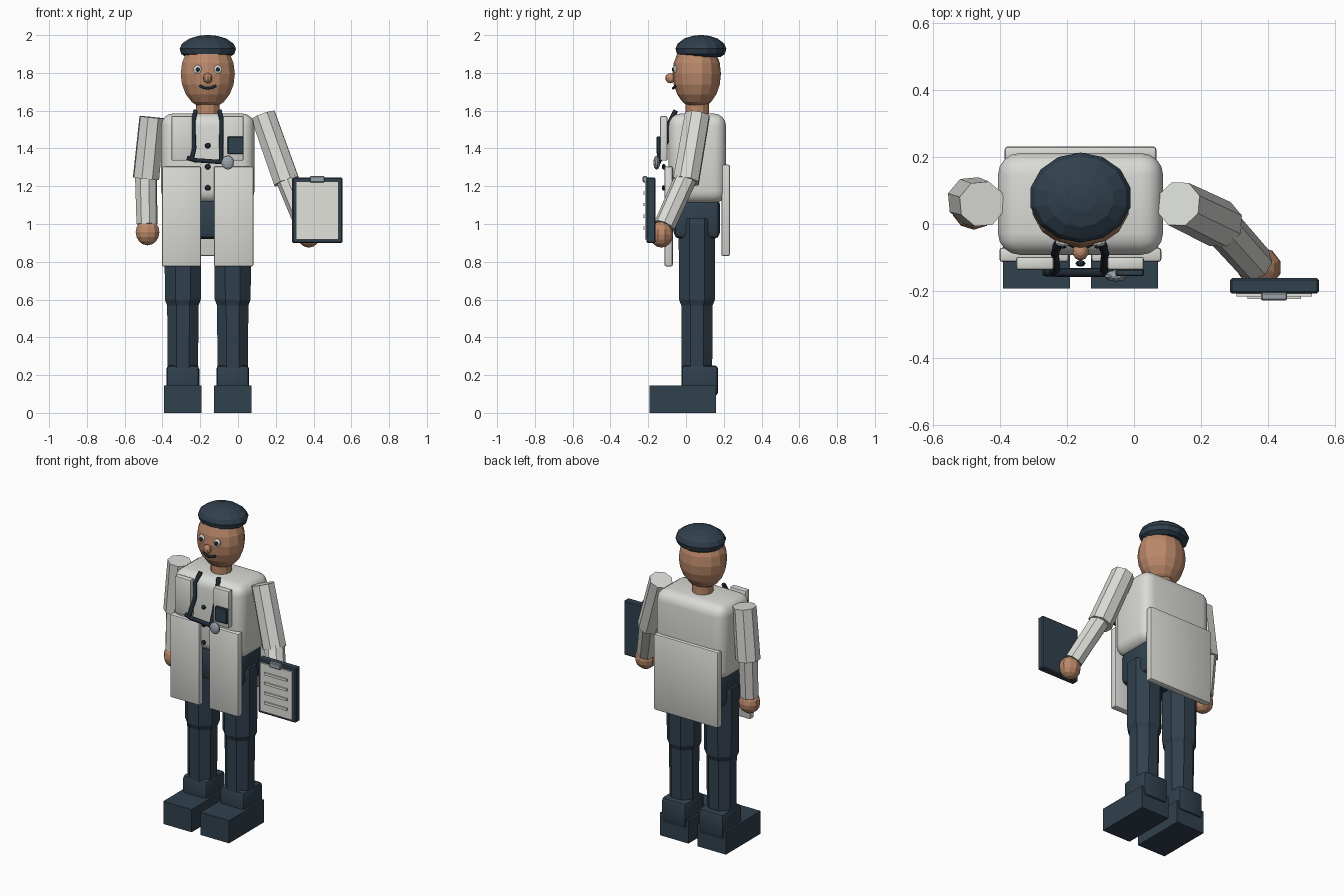
import bpy, bmesh, math
from mathutils import Vector

if "Cube" in bpy.data.objects:
    bpy.data.objects.remove(bpy.data.objects["Cube"])


def material(name, r, g, b):
    m = bpy.data.materials.new(name)
    m.use_nodes = True
    m.diffuse_color = (r, g, b, 1)
    bsdf = next(n for n in m.node_tree.nodes if n.type == "BSDF_PRINCIPLED")
    bsdf.inputs["Base Color"].default_value = (r, g, b, 1)
    return m


WHITE = material("coat white", 0.70, 0.71, 0.67)
PAPER = material("paper white", 0.75, 0.76, 0.71)
NAVY = material("navy cloth", 0.030, 0.052, 0.075)
DARK = material("dark rubber", 0.014, 0.024, 0.036)
SKIN = material("skin", 0.50, 0.25, 0.145)
METAL = material("pale metal", 0.32, 0.37, 0.41)
CX, CY = -0.16, 0.06   # body axis


def finish(name, mat):
    ob = bpy.context.object
    ob.name = name
    ob.data.materials.append(mat)
    return ob


def box(name, mat, x, y, z, bevel=0.0, segments=2):
    """Box from (min, max) pairs, with optional rounded edges."""
    centre = [(a + b) / 2 for a, b in (x, y, z)]
    bpy.ops.mesh.primitive_cube_add(size=1, location=centre)
    ob = finish(name, mat)
    ob.scale = [b - a for a, b in (x, y, z)]
    bpy.ops.object.transform_apply(location=False, rotation=False, scale=True)
    if bevel:
        mod = ob.modifiers.new("rounding", "BEVEL")
        mod.width, mod.segments = bevel, segments
        bpy.ops.object.modifier_apply(modifier=mod.name)
        bpy.ops.object.shade_smooth_by_angle(angle=math.radians(35))
    return ob


def limb(name, mat, start, end, r1, r2, sides=8):
    """Tapered prism between two points."""
    a, b = Vector(start), Vector(end)
    d = b - a
    bpy.ops.mesh.primitive_cone_add(vertices=sides, radius1=r1, radius2=r2,
                                    depth=d.length, location=(a + b) / 2)
    ob = finish(name, mat)
    ob.rotation_euler = d.to_track_quat("Z", "Y").to_euler()
    return ob


def ball(name, mat, centre, radii, segments=10, rings=7):
    bpy.ops.mesh.primitive_uv_sphere_add(segments=segments, ring_count=rings,
                                         radius=1, location=centre)
    ob = finish(name, mat)
    ob.scale = radii
    return ob


def lathe(name, mat, centre, profile, sides, squash=1.0):
    """Stack of (radius, height) rings around a vertical axis, flat faced."""
    bm = bmesh.new()
    rings = []
    for r, z in profile:
        angles = [2 * math.pi * (i + 0.5) / sides for i in range(sides)]
        rings.append([bm.verts.new((r * math.cos(t), squash * r * math.sin(t), z))
                      for t in angles])
    for low, high in zip(rings, rings[1:]):
        for i in range(sides):
            j = (i + 1) % sides
            bm.faces.new((low[i], low[j], high[j], high[i]))
    bm.faces.new(rings[0][::-1])
    bm.faces.new(rings[-1])
    mesh = bpy.data.meshes.new(name)
    bm.to_mesh(mesh)
    bm.free()
    ob = bpy.data.objects.new(name, mesh)
    bpy.context.collection.objects.link(ob)
    ob.location = (centre[0], centre[1], 0)
    mesh.materials.append(mat)
    return ob


def tube(name, mat, points, radius):
    curve = bpy.data.curves.new(name, "CURVE")
    curve.dimensions = "3D"
    curve.bevel_depth, curve.bevel_resolution = radius, 1
    curve.use_fill_caps = True
    spline = curve.splines.new("POLY")
    spline.points.add(len(points) - 1)
    for p, co in zip(spline.points, points):
        p.co = (*co, 1)
    ob = bpy.data.objects.new(name, curve)
    bpy.context.collection.objects.link(ob)
    curve.materials.append(mat)


# Head, neck and cap
ball("head", SKIN, (CX, 0.057, 1.795), (0.147, 0.128, 0.185), 14, 10)
limb("neck", SKIN, (CX, CY, 1.56), (CX, CY, 1.66), 0.062, 0.062, 12)
lathe("cap", NAVY, (CX, 0.079),
      [(0.12, 1.885), (0.144, 1.9), (0.153, 1.928), (0.14, 1.955),
       (0.1, 1.982), (0.05, 1.996), (0.01, 2.0)], 14, 0.88)

# Face
for side, label in ((-1, "right"), (1, "left")):
    ex = CX + side * 0.053
    ball(label + "_eye", PAPER, (ex, -0.055, 1.818), (0.024, 0.014, 0.024))
    ball(label + "_pupil", DARK, (ex, -0.068, 1.818), (0.012, 0.006, 0.012))
ball("nose", SKIN, (CX, -0.083, 1.772), (0.025, 0.027, 0.027))
tube("mouth", DARK, [(CX - 0.042, -0.055, 1.732), (CX - 0.022, -0.065, 1.721),
                     (CX, -0.068, 1.718), (CX + 0.022, -0.065, 1.721),
                     (CX + 0.042, -0.055, 1.732)], 0.007)

# Torso, hips and coat
box("torso", WHITE, (-0.407, 0.087), (-0.092, 0.212), (1.11, 1.585), 0.065, 4)
box("hips", NAVY, (-0.37, 0.05), (-0.065, 0.18), (0.92, 1.14), 0.035, 2)
box("coat_back", WHITE, (-0.387, 0.067), (0.187, 0.232), (0.83, 1.315), 0.01)
for label, x in (("right", (-0.403, -0.195)), ("left", (-0.128, 0.082))):
    box(label + "_coat_front", WHITE, x, (-0.114, -0.07), (0.775, 1.305), 0.01)
for label, x in (("right", (-0.353, -0.24)), ("left", (-0.08, 0.03))):
    box(label + "_lapel", WHITE, x, (-0.137, -0.098), (1.335, 1.572), 0.008)
box("chest_pocket", NAVY, (-0.055, 0.03), (-0.156, -0.135), (1.37, 1.463), 0.004, 1)
for i in range(3):
    ball(f"button_{i + 1}", DARK, (CX, -0.118, 1.415 - 0.112 * i), (0.015, 0.01, 0.015), 8, 6)

# Listening tube with metal disc
tube("right_neck_tube", DARK, [(-0.225, -0.055, 1.6), (-0.238, -0.085, 1.54),
                               (-0.235, -0.1, 1.45), (-0.232, -0.135, 1.4),
                               (-0.245, -0.145, 1.34)], 0.013)
tube("left_neck_tube", DARK, [(-0.098, -0.055, 1.6), (-0.085, -0.085, 1.54),
                              (-0.088, -0.1, 1.45), (-0.09, -0.14, 1.335)], 0.013)
tube("cross_tube", DARK, [(-0.27, -0.143, 1.35), (-0.23, -0.145, 1.338),
                          (-0.06, -0.145, 1.326)], 0.013)
ball("listening_disc", METAL, (-0.054, -0.155, 1.325), (0.035, 0.018, 0.037))

# Legs and shoes
for label, x in (("right", -0.292), ("left", -0.028)):
    lathe(label + "_thigh", NAVY, (x, 0.058),
          [(0.088, 0.565), (0.103, 0.6), (0.105, 1.0), (0.1, 1.03)], 8)
    lathe(label + "_shin", NAVY, (x, 0.058), [(0.087, 0.2), (0.09, 0.6)], 8)
    box(label + "_ankle", NAVY, (x - 0.087, x + 0.087), (-0.025, 0.17), (0.09, 0.252), 0.02)
    box(label + "_shoe", NAVY, (x - 0.1, x + 0.1), (-0.193, 0.158), (0, 0.145))

# Right arm hanging, left arm bent forward
arms = {
    "right": ((-0.455, 0.06, 1.565), (-0.487, 0.07, 1.24), (-0.482, 0.05, 1.0), (-0.479, 0.045, 0.957)),
    "left": ((0.133, 0.06, 1.575), (0.257, 0.0, 1.225), (0.36, -0.115, 0.99), (0.375, -0.13, 0.945)),
}
for label, (shoulder, elbow, wrist, palm) in arms.items():
    limb(label + "_upper_arm", WHITE, shoulder, elbow, 0.07, 0.073)
    limb(label + "_forearm", WHITE, Vector(elbow) + Vector((0, 0, 0.02)), wrist, 0.06, 0.057)
    ball(label + "_hand", SKIN, palm, (0.066, 0.062, 0.07), 10, 8)

# Clipboard with paper, ruled strips and clip
box("clipboard", NAVY, (0.287, 0.553), (-0.208, -0.162), (0.9, 1.247), 0.006, 1)
box("paper", PAPER, (0.307, 0.532), (-0.217, -0.206), (0.918, 1.225))
for i in range(4):
    z = 1.165 - 0.062 * i
    box(f"paper_line_{i + 1}", PAPER, (0.34, 0.5), (-0.224, -0.216), (z - 0.008, z + 0.008))
box("clip", METAL, (0.38, 0.458), (-0.229, -0.205), (1.22, 1.253), 0.004, 1)
